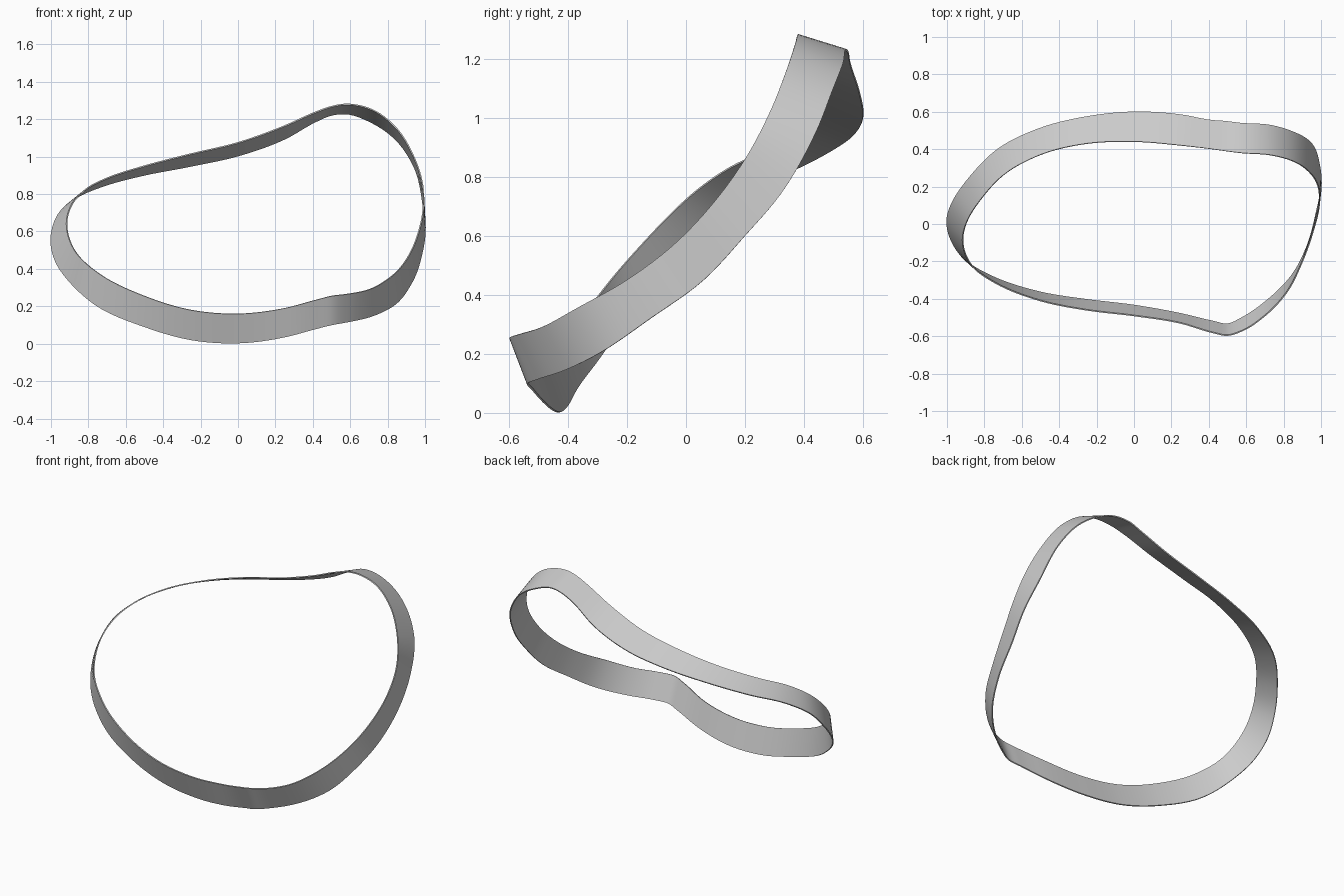
import bpy
import bmesh
from mathutils import Vector

if "Cube" in bpy.data.objects:
    bpy.data.objects.remove(bpy.data.objects["Cube"], do_unlink=True)

# Guide points of the two rims of the band, in hundredths of a unit
UPPER_RIM = [
    (57, 38, 128), (49, 39, 126.5), (42, 40, 124), (25, 42, 116.5), (0, 44, 107.5),
    (-25, 43, 101.5), (-50, 37, 95), (-70, 26, 88.5), (-82, 13, 82), (-89, 2, 74),
    (-91.5, -7, 65.5), (-90.5, -15, 57), (-86, -23, 48), (-75, -31, 38), (-50, -41, 25.5),
    (-25, -46, 18), (0, -49, 16), (25, -53, 19), (42, -58, 23.5), (50, -59.5, 25.5),
    (58, -57, 26.5), (70, -49, 29), (82, -36, 36), (90, -20, 45), (96, -3, 58),
    (99, 10, 72), (98.5, 20, 86), (93.5, 28, 101), (84, 34, 116), (72, 37, 125)]
LOWER_RIM = [
    (57, 54, 123), (49, 55, 122), (42, 55.5, 119), (25, 58.5, 109.5), (0, 60, 100.5),
    (-25, 57.5, 95), (-51, 51, 90), (-73, 40, 84), (-88, 25, 77), (-97, 12, 67.5),
    (-100, 2, 56), (-98, -8, 45), (-90, -19.5, 33), (-76, -28, 20.5), (-50, -36.5, 9),
    (-25, -40.5, 2), (0, -43.5, 0.3), (25, -48, 3.5), (42, -52, 8), (50, -53.5, 10),
    (58, -50, 11.5), (71, -41, 14.5), (84, -28, 21), (92.5, -12, 32), (97.5, 6, 45),
    (100, 20, 60), (99, 32, 74), (94, 44, 95), (84.5, 49.5, 109), (72, 53, 118)]
STEPS = 6
THICKNESS = 0.007


def smooth_loop(points, steps):
    """Closed cubic curve through the points, spaced by chord length."""
    pts = [Vector(p) / 100 for p in points]
    count = len(pts)
    chord = [(pts[(i + 1) % count] - pts[i]).length for i in range(count)]
    slope = [(pts[(i + 1) % count] - pts[i]) / chord[i] for i in range(count)]
    tangent = [(slope[i - 1] * chord[i] + slope[i] * chord[i - 1]) / (chord[i] + chord[i - 1])
               for i in range(count)]
    result = []
    for i in range(count):
        j = (i + 1) % count
        for k in range(steps):
            t = k / steps
            ease = t * t * (3 - 2 * t)
            result.append(pts[i].lerp(pts[j], ease)
                          + tangent[i] * chord[i] * t * (1 - t) ** 2
                          - tangent[j] * chord[i] * t * t * (1 - t))
    return result


# Band surface, lofted between the rims
bm = bmesh.new()
rims = [[bm.verts.new(p) for p in smooth_loop(rim, STEPS)] for rim in (UPPER_RIM, LOWER_RIM)]
upper, lower = rims
for i in range(len(upper)):
    bm.faces.new((upper[i - 1], upper[i], lower[i], lower[i - 1]))
bmesh.ops.recalc_face_normals(bm, faces=bm.faces)
mesh = bpy.data.meshes.new("curved_band")
bm.to_mesh(mesh)
bm.free()

band = bpy.data.objects.new("curved_band", mesh)
bpy.context.collection.objects.link(band)

# Plain grey material
grey = bpy.data.materials.new("light_grey")
grey.use_nodes = True
colour = (0.6, 0.6, 0.6, 1)
grey.diffuse_color = colour
grey.node_tree.nodes["Principled BSDF"].inputs["Base Color"].default_value = colour
mesh.materials.append(grey)

# Thin wall with crisp rims
wall = band.modifiers.new("wall", "SOLIDIFY")
wall.thickness = THICKNESS
wall.offset = 0
wall.use_even_offset = True
bpy.context.view_layer.objects.active = band
band.select_set(True)
bpy.ops.object.modifier_apply(modifier=wall.name)
bpy.ops.object.shade_smooth_by_angle()
